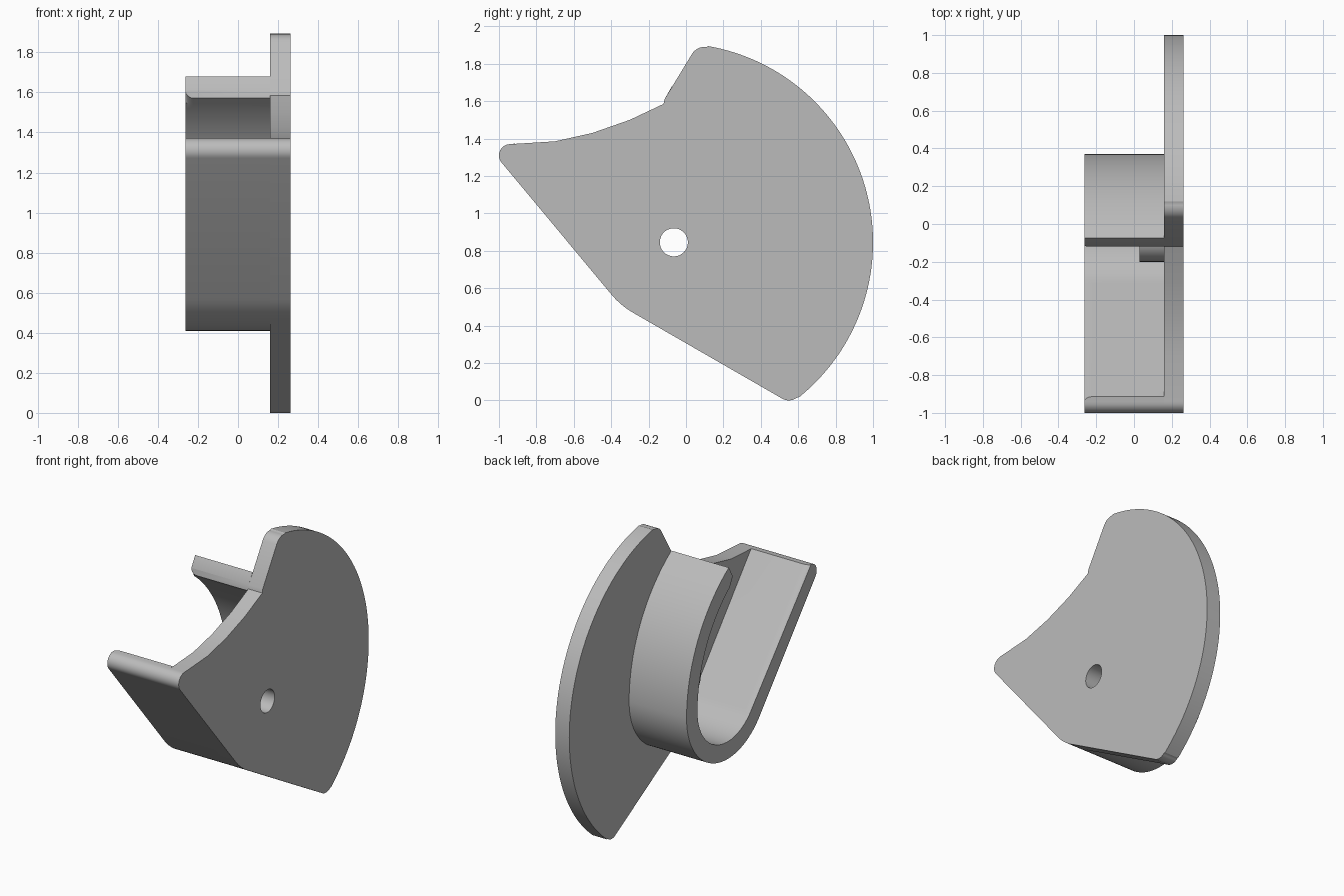
import bpy, bmesh, math

if "Cube" in bpy.data.objects:
    bpy.data.objects.remove(bpy.data.objects["Cube"])

# One plain grey for the whole part
grey = bpy.data.materials.new("plain grey")
grey.use_nodes = True
grey.diffuse_color = (0.5, 0.5, 0.5, 1)
grey.node_tree.nodes["Principled BSDF"].inputs["Base Color"].default_value = (0.5, 0.5, 0.5, 1)

PIVOT = (-0.065, 0.845)          # y, z of the pin hole
WALL_R, WALL_T = 0.435, 0.115    # pocket outer radius and wall thickness
PLATE_IN, PLATE_OUT, RIM = 0.16, 0.263, -0.263
FRONT, UNDER = 219.4, 239.5      # normals of the two straight lower edges


def arc(center, r, a0, a1, n):
    """Points (y, z) along an arc, angles in degrees."""
    angles = [math.radians(a0 + (a1 - a0) * i / n) for i in range(n + 1)]
    return [(center[0] + r * math.cos(a), center[1] + r * math.sin(a)) for a in angles]


def extrude(name, outline, x0, x1, rounded=(), radius=0):
    """Extrude a y-z outline along x; round the x0 edges between the given points."""
    bm = bmesh.new()
    near = [bm.verts.new((x0, y, z)) for y, z in outline]
    far = [bm.verts.new((x1, y, z)) for y, z in outline]
    bm.faces.new(near)
    bm.faces.new(far[::-1])
    n = len(outline)
    for i in range(n):
        j = (i + 1) % n
        bm.faces.new((near[i], far[i], far[j], near[j]))
    if radius:
        chosen = {near[i] for i in rounded}
        edges = [e for e in bm.edges if all(v in chosen for v in e.verts)]
        bmesh.ops.bevel(bm, geom=edges, offset=radius, segments=6,
                        profile=0.5, affect='EDGES')
    bmesh.ops.recalc_face_normals(bm, faces=bm.faces)
    mesh = bpy.data.meshes.new(name)
    bm.to_mesh(mesh)
    bm.free()
    mesh.materials.append(grey)
    obj = bpy.data.objects.new(name, mesh)
    bpy.context.collection.objects.link(obj)
    return obj


# Side plate: fan-shaped sector with rounded corners and a scooped front edge
lip = arc((-0.94, 1.31), 0.06, 90, FRONT, 10)
plate_outline = (
    lip
    + arc(PIVOT, WALL_R, FRONT, UNDER, 8)
    + arc((0.55, 0.072), 0.072, UNDER, 308.4, 10)
    + arc(PIVOT, 1.065, -51, 80, 72)
    + arc((0.1, 1.81), 0.08, 84, 150, 10)
    + [(-0.115, 1.61), (-0.12, 1.585), (-0.3, 1.5), (-0.5, 1.43), (-0.7, 1.385)]
)
plate = extrude("side_plate", plate_outline, PLATE_IN, PLATE_OUT)

# Pocket wall: straight front, round bottom and forward-curling back
curl_r = 1.006
curl = (PIVOT[0] + WALL_R - curl_r, PIVOT[1])
inner = (arc(curl, curl_r - WALL_T, 54.6, 0, 20)
         + arc(PIVOT, WALL_R - WALL_T, 360, FRONT, 32)[1:]
         + [(-0.914, 1.373)])
outer = (lip + arc(PIVOT, WALL_R, FRONT, 360, 36)
         + arc(curl, curl_r, 0, 56.1, 20)[1:] + [(-0.115, 1.61)])
inner_ids = range(len(outer), len(outer) + len(inner))
wall = extrude("pocket_wall", outer + inner, RIM, PLATE_IN, inner_ids, 0.042)

# Boss around the pin hole, rounded on its free end
boss = extrude("pin_boss", arc(PIVOT, 0.135, 0, 352.5, 47), 0.03, PLATE_IN, range(48), 0.045)

# Pin hole through plate and boss
cutter = extrude("pin_hole_cutter", arc(PIVOT, 0.075, 0, 352.5, 47), -0.1, 0.4)
cutter.hide_render = True
for obj in (plate, boss):
    mod = obj.modifiers.new("pin hole", 'BOOLEAN')
    mod.operation = 'DIFFERENCE'
    mod.solver = 'EXACT'
    mod.object = cutter
    bpy.context.view_layer.objects.active = obj
    bpy.ops.object.modifier_apply(modifier=mod.name)
bpy.data.objects.remove(cutter)

# Smooth curved faces, keep corners sharp
bpy.ops.object.select_all(action='DESELECT')
for obj in (plate, wall, boss):
    obj.select_set(True)
bpy.context.view_layer.objects.active = plate
bpy.ops.object.shade_smooth_by_angle(angle=math.radians(30))
